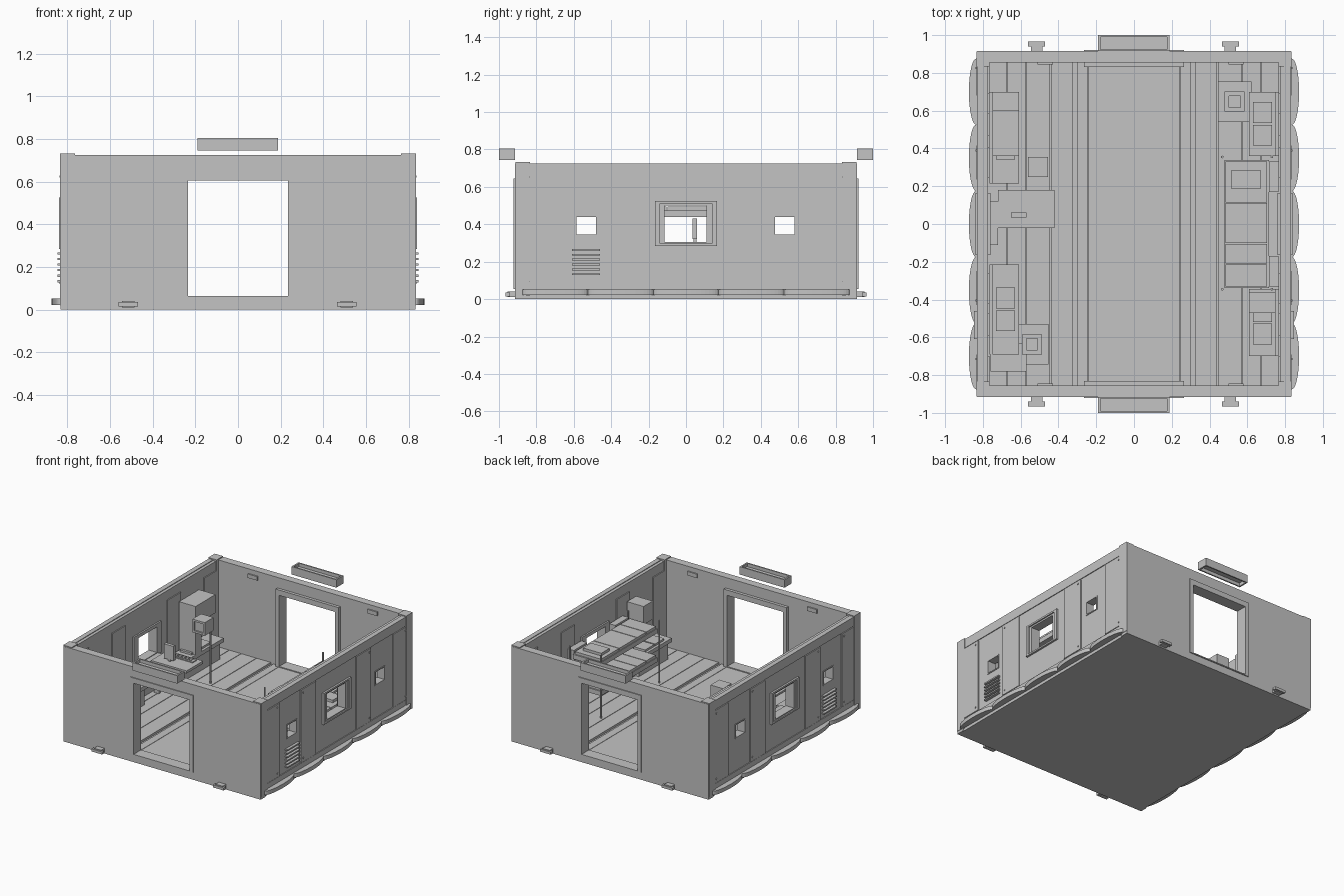
import bpy
import bmesh
import math

old = bpy.data.objects.get("Cube")
if old:
    bpy.data.objects.remove(old, do_unlink=True)

grey = bpy.data.materials.new("light_grey")
grey.use_nodes = True
GREY = (0.55, 0.55, 0.55, 1)
grey.diffuse_color = GREY
grey.node_tree.nodes["Principled BSDF"].inputs["Base Color"].default_value = GREY


def finish(name, bm):
    mesh = bpy.data.meshes.new(name)
    bmesh.ops.recalc_face_normals(bm, faces=bm.faces)
    bm.to_mesh(mesh)
    bm.free()
    mesh.materials.append(grey)
    ob = bpy.data.objects.new(name, mesh)
    bpy.context.collection.objects.link(ob)
    return ob


def box(name, x, y, z):
    """Box from (low, high) ranges on each axis."""
    bm = bmesh.new()
    bmesh.ops.create_cube(bm, size=1)
    for v in bm.verts:
        for i, r in enumerate((x, y, z)):
            v.co[i] = (r[0] + r[1]) / 2 + v.co[i] * abs(r[1] - r[0])
    return finish(name, bm)


def side(s, a, b):
    return (min(s * a, s * b), max(s * a, s * b))


def cut(ob, holes):
    """Cut box-shaped openings through an object."""
    for h in holes:
        cutter = box("cutter", *h)
        cutter.hide_render = True
        mod = ob.modifiers.new("opening", "BOOLEAN")
        mod.operation = "DIFFERENCE"
        mod.solver = "EXACT"
        mod.object = cutter
        bpy.context.view_layer.objects.active = ob
        bpy.ops.object.modifier_apply(modifier=mod.name)
        bpy.data.objects.remove(cutter, do_unlink=True)
    return ob


def rod(name, x, y, z, r=0.007, sides=10):
    bm = bmesh.new()
    bmesh.ops.create_cone(bm, cap_ends=True, segments=sides, radius1=r, radius2=r, depth=z[1] - z[0])
    bmesh.ops.translate(bm, verts=bm.verts, vec=(x, y, (z[0] + z[1]) / 2))
    return finish(name, bm)


# Base slab and floor strips with narrow gaps
box("base", (-0.825, 0.825), (-0.9, 0.9), (0, 0.045))
box("floor_centre", (-0.24, 0.24), (-0.86, 0.86), (0.045, 0.056))
for s in (-1, 1):
    for a, b, top in ((0.243, 0.3, 0.056), (0.322, 0.44, 0.062), (0.444, 0.57, 0.062),
                      (0.574, 0.67, 0.062), (0.674, 0.78, 0.062)):
        box("floor_strip", side(s, a, b), (-0.855, 0.855), (0.045, top))

# End walls with doorway, frame, hood lamp and feet
DOOR = (-0.235, 0.235)
for s in (-1, 1):
    wall = box("end_wall", (-0.832, 0.832), side(s, 0.855, 0.915), (0, 0.725))
    cut(wall, [(DOOR, side(s, 0.8, 1), (0.06, 0.605))])
    frame = box("door_frame", (-0.265, 0.265), side(s, 0.832, 0.922), (0.055, 0.645))
    cut(frame, [(DOOR, side(s, 0.8, 1), (0.063, 0.605))])
    box("door_track", DOOR, side(s, 0.865, 0.89), (0.605, 0.62))
    lamp = box("hood_lamp", (-0.19, 0.188), side(s, 0.915, 1.0), (0.745, 0.805))
    cut(lamp, [((-0.178, 0.176), side(s, 0.925, 0.99), (0.78, 0.9)),
               ((-0.178, 0.176), side(s, 0.925, 0.99), (0.7, 0.77))])
    box("lamp_lens", (-0.165, 0.16), side(s, 0.999, 1.0), (0.755, 0.785))
    for x in (-0.515, 0.51):
        box("foot_pin", (x - 0.03, x + 0.03), side(s, 0.91, 0.955), (0.01, 0.04))
        box("foot_clip", (x - 0.045, x + 0.045), side(s, 0.94, 0.965), (0.015, 0.035))
    for x in (-0.47, 0.54):
        box("wall_bracket", (x - 0.04, x + 0.04), side(s, 0.845, 0.862), (0.66, 0.69))
    for x in (-0.8, 0.8):
        box("corner_post", (x - 0.035, x + 0.035), side(s, 0.835, 0.912), (0.02, 0.732))

# Side walls with windows, raised panels, bolts, vents and skirt
PANELS = ((-0.85, -0.69), (-0.43, -0.25), (0.235, 0.415), (0.68, 0.85))
SMALL = ((-0.585, -0.48), (0.475, 0.58))
PANE = (0.345, 0.44)
for s in (-1, 1):
    out = side(s, 0.7, 0.9)
    wall = box("side_wall", side(s, 0.772, 0.825), (-0.86, 0.86), (0.02, 0.72))
    cut(wall, [(out, (-0.115, 0.11), (0.305, 0.5))] + [(out, y, PANE) for y in SMALL])
    box("top_rail", side(s, 0.795, 0.831), (-0.85, 0.85), (0.655, 0.725))
    box("bottom_rail", side(s, 0.82, 0.831), (-0.85, 0.85), (0.05, 0.092))
    frame = box("window_frame", side(s, 0.76, 0.84), (-0.165, 0.165), (0.285, 0.525))
    cut(frame, [(out, (-0.115, 0.11), (0.305, 0.5)),
                (side(s, 0.83, 0.9), (-0.14, 0.14), (0.297, 0.512))])
    for y in SMALL:
        f = box("small_window_frame", side(s, 0.765, 0.829), (y[0] - 0.008, y[1] + 0.008),
                (PANE[0] - 0.008, PANE[1] + 0.008))
        cut(f, [(out, y, PANE)])
    for a, b in PANELS:
        box("outer_panel", side(s, 0.82, 0.833), (a, b), (0.095, 0.65))
        box("inner_panel", side(s, 0.765, 0.775), (a + 0.01, b - 0.01), (0.1, 0.65))
        y = a + 0.025 if abs(b) < abs(a) and a > -0.6 else b - 0.025
        for z in (0.125, 0.625):
            box("bolt", side(s, 0.83, 0.838), (y - 0.005, y + 0.005), (z - 0.005, z + 0.005))
    for i in range(6):
        z = 0.128 + i * 0.026
        box("vent_slat", side(s, 0.82, 0.846), (-0.61, -0.46), (z, z + 0.01))
    # Scalloped skirt lobes along the bottom edge
    for k in range(-2, 3):
        bm = bmesh.new()
        pts = [(s * 0.78, 0.175), (s * 0.78, -0.175)]
        pts += [(s * (0.836 + 0.038 * math.cos(t * math.pi / 20)), 0.175 * math.sin(t * math.pi / 20))
                for t in range(-10, 11)]
        f = bm.faces.new([bm.verts.new((x, k * 0.35 + y, 0.022)) for x, y in pts])
        ext = bmesh.ops.extrude_face_region(bm, geom=[f])["geom"]
        bmesh.ops.translate(bm, verts=[v for v in ext if isinstance(v, bmesh.types.BMVert)], vec=(0, 0, 0.03))
        finish("skirt_lobe", bm)

# Low benches and overhead lockers against the side walls
for s, ys in ((-1, ((0.215, 0.7), (-0.69, -0.215))), (1, ((0.36, 0.7), (-0.7, -0.345)))):
    for a, b in ys:
        box("bench", side(s, 0.64, 0.765), (a, b), (0.06, 0.2))
        box("bench_seat", side(s, 0.61, 0.75), (a, b), (0.2, 0.23))
        m = (a + b) / 2
        for y in (m - 0.06, m + 0.06):
            box("seat_cushion", side(s, 0.63, 0.73), (y - 0.055, y + 0.055), (0.23, 0.245))
box("locker_side", (-0.75, -0.61), (0.36, 0.43), (0.23, 0.6))
box("locker_top", (-0.75, -0.61), (0.43, 0.6), (0.46, 0.6))
box("locker_top", (0.61, 0.75), (-0.47, -0.36), (0.46, 0.6))
box("corner_crate", (-0.76, -0.57), (-0.78, -0.63), (0.06, 0.2))

# Desk with screen, keys and a monitor on a stand
box("desk_top", (-0.72, -0.42), (-0.02, 0.18), (0.285, 0.305))
box("desk_back", (-0.77, -0.72), (-0.11, 0.12), (0.06, 0.3))
for y in (0, 0.16):
    box("desk_leg", (-0.7, -0.66), (y - 0.01, y + 0.01), (0.06, 0.285))
box("screen", (-0.65, -0.57), (0.035, 0.06), (0.32, 0.43))
box("screen_stand", (-0.62, -0.6), (0.04, 0.055), (0.305, 0.33))
box("key_tray", (-0.63, -0.46), (0.11, 0.16), (0.305, 0.312))
for i in range(5):
    x = -0.61 + i * 0.03
    box("key", (x - 0.009, x + 0.009), (0.12, 0.15), (0.312, 0.318))
rod("monitor_pole", -0.47, 0.34, (0.06, 0.5))
monitor = box("monitor", (-0.56, -0.455), (0.25, 0.355), (0.46, 0.56))
cut(monitor, [((-0.545, -0.47), (0.2, 0.262), (0.475, 0.545))])

# Stools on floor plates
for x, y in ((-0.54, -0.637), (0.533, 0.648)):
    box("stool_plate", (x - 0.088, x + 0.088), (y - 0.107, y + 0.107), (0.06, 0.07))
    rod("stool_post", x, y, (0.07, 0.2), 0.025, 12)
    seat = box("stool_seat", (x - 0.053, x + 0.053), (y - 0.053, y + 0.053), (0.2, 0.23))
    cut(seat, [((x - 0.03, x + 0.03), (y - 0.03, y + 0.03), (0.222, 0.3))])

# Bunk bed with four posts
for z in (0.22, 0.44):
    box("bunk_frame", (0.48, 0.715), (-0.34, 0.34), (z, z + 0.035))
    for a, b in ((-0.33, -0.215), (-0.21, -0.105), (-0.1, 0.11), (0.115, 0.33)):
        box("mattress_section", (0.485, 0.705), (a, b), (z + 0.035, z + 0.055))
    box("pillow", (0.515, 0.67), (0.185, 0.285), (z + 0.055, z + 0.075))
for x in (0.467, 0.73):
    for y in (-0.345, 0.355):
        rod("bunk_post", x, y, (0.06, 0.54))
box("bunk_wall_plate", (0.715, 0.765), (-0.33, -0.17), (0.2, 0.5))
box("bunk_wall_plate", (0.715, 0.765), (0.17, 0.33), (0.2, 0.5))
